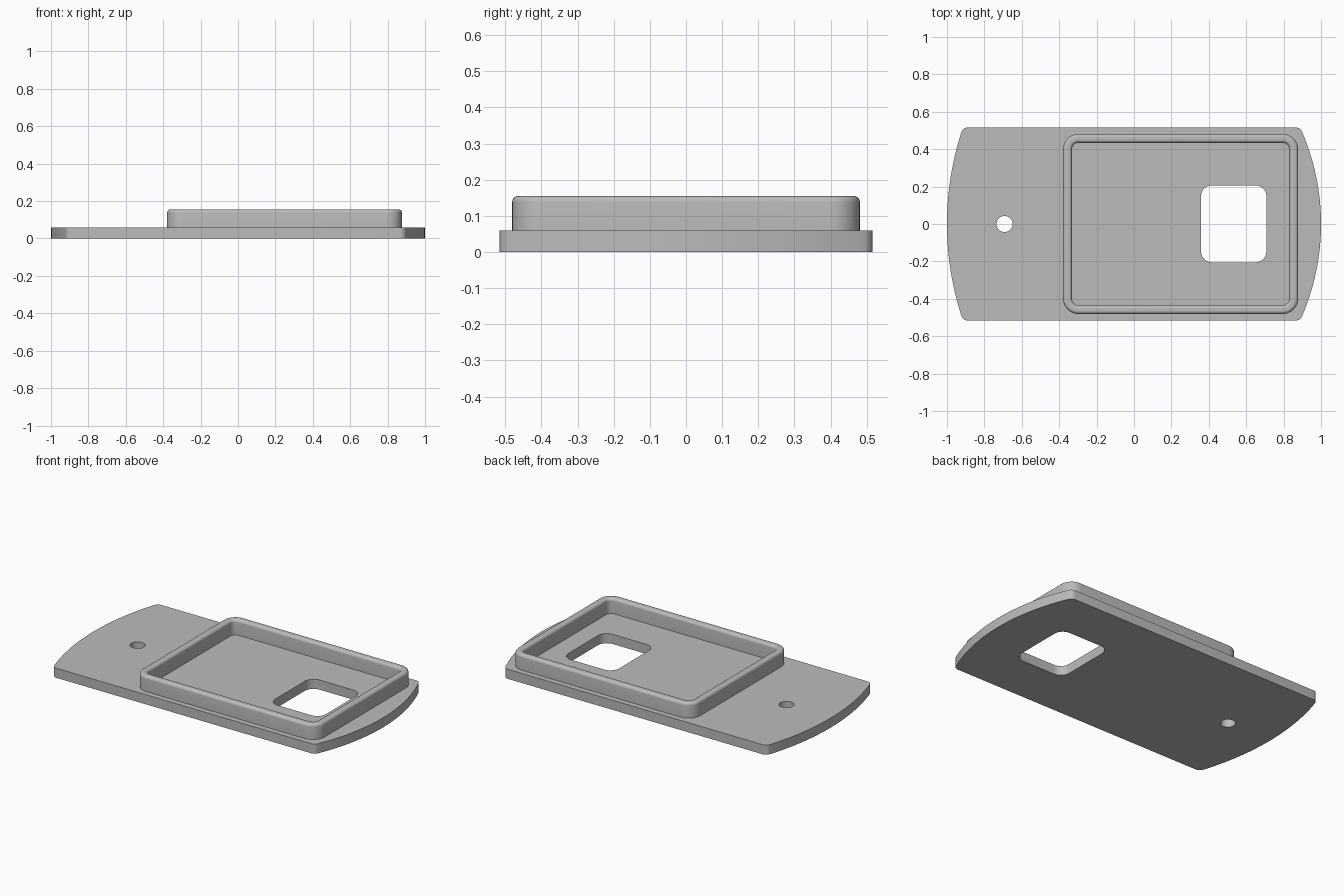
import bpy, bmesh
from math import sin, cos, pi, asin, sqrt, radians
from mathutils import Vector

cube = bpy.data.objects.get("Cube")
if cube:
    bpy.data.objects.remove(cube)

PLATE_TOP, RIM_TOP = 0.06, 0.155
HALF_WIDTH = 0.516

grey = bpy.data.materials.new("plain grey")
grey.use_nodes = True
colour = (0.5, 0.5, 0.5, 1)
grey.diffuse_color = colour
grey.node_tree.nodes["Principled BSDF"].inputs["Base Color"].default_value = colour


def arc(cx, cy, r, a0, a1, steps):
    """Points along a circular arc."""
    return [(cx + r * cos(a0 + (a1 - a0) * i / steps),
             cy + r * sin(a0 + (a1 - a0) * i / steps)) for i in range(steps + 1)]


def rounded_rect(x0, x1, y0, y1, r, steps=10):
    corners = [(x1 - r, y1 - r), (x0 + r, y1 - r), (x0 + r, y0 + r), (x1 - r, y0 + r)]
    return [p for k, (cx, cy) in enumerate(corners)
            for p in arc(cx, cy, r, k * pi / 2, (k + 1) * pi / 2, steps)]


def bowed_end(big_r, r=0.035):
    """Bulging +x end, with a small rounding where it meets the straight sides."""
    cx, cy = 1 - big_r, HALF_WIDTH - r
    a = asin(cy / (big_r - r))
    fx = cx + sqrt((big_r - r) ** 2 - cy ** 2)
    bow = arc(cx, 0, big_r, -a, a, 40)
    return (arc(fx, -cy, r, -pi / 2, -a, 6) + bow[1:-1] + arc(fx, cy, r, a, pi / 2, 6))


def finish(name, bm):
    bmesh.ops.remove_doubles(bm, verts=bm.verts, dist=1e-5)
    bmesh.ops.recalc_face_normals(bm, faces=bm.faces)
    mesh = bpy.data.meshes.new(name)
    bm.to_mesh(mesh)
    bm.free()
    mesh.materials.append(grey)
    obj = bpy.data.objects.new(name, mesh)
    bpy.context.collection.objects.link(obj)
    bpy.ops.object.select_all(action='DESELECT')
    obj.select_set(True)
    bpy.context.view_layer.objects.active = obj
    bpy.ops.object.shade_smooth_by_angle(angle=radians(35))


# Base plate: outline with a rounded window and a small round hole
outline = bowed_end(1.25) + [(-x, -y) for x, y in bowed_end(1.6)]
window = rounded_rect(0.358, 0.708, -0.205, 0.207, 0.06)
pin_hole = arc(-0.692, 0, 0.043, 0, 2 * pi, 32)[:-1]
bm = bmesh.new()
edges = []
for loop in (outline, window, pin_hole):
    vs = [bm.verts.new((x, y, 0)) for x, y in loop]
    edges += [bm.edges.new((vs[i - 1], vs[i])) for i in range(len(vs))]
bmesh.ops.triangle_fill(bm, edges=edges, use_beauty=True, normal=Vector((0, 0, 1)))
top = bmesh.ops.extrude_face_region(bm, geom=bm.faces[:], use_keep_orig=True)["geom"]
bmesh.ops.translate(bm, vec=(0, 0, PLATE_TOP),
                    verts=[v for v in top if isinstance(v, bmesh.types.BMVert)])
finish("base_plate", bm)

# Raised rim: a wall with rounded top edges, swept around a rounded rectangle
WALL, FILLET = 0.047, 0.017
left_half = [(FILLET - FILLET * cos(t), RIM_TOP - FILLET + FILLET * sin(t))
             for t in (k * pi / 12 for k in range(7))]
profile = [(0, PLATE_TOP)] + left_half
profile += [(WALL - d, z) for d, z in reversed(profile)]
bm = bmesh.new()
rings = []
for d, z in profile:
    ring = rounded_rect(-0.379, 0.877, -0.481, 0.481, 0.082)
    inset = rounded_rect(-0.379 + d, 0.877 - d, -0.481 + d, 0.481 - d, 0.082 - d)
    rings.append([bm.verts.new((x, y, z)) for x, y in inset])
for a, b in zip(rings, rings[1:]):
    for i in range(len(a)):
        bm.faces.new((a[i - 1], a[i], b[i], b[i - 1]))
finish("raised_rim", bm)
